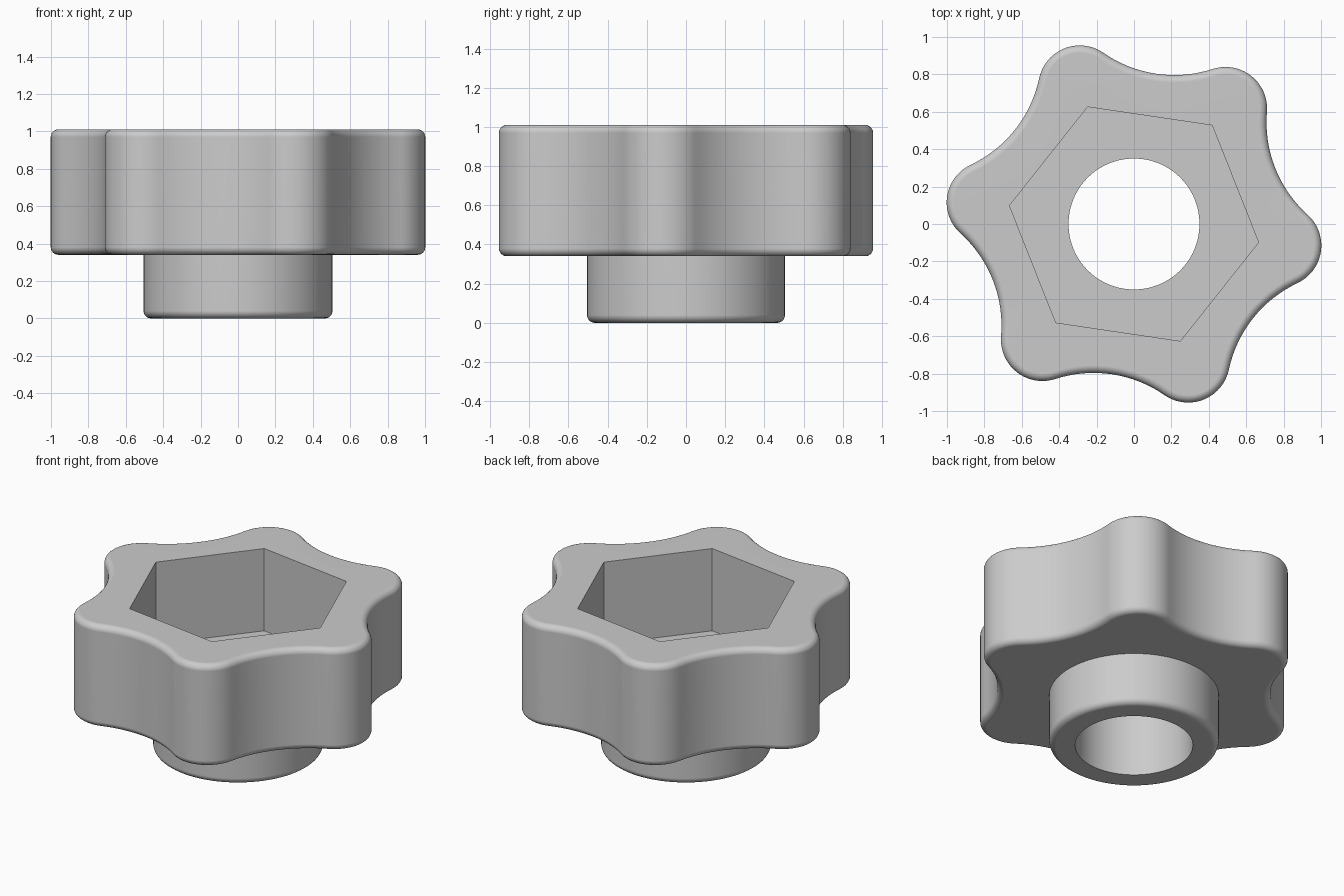
import bpy, bmesh
from math import sin, cos, atan2, hypot, radians, pi
from mathutils import Vector, Matrix

cube = bpy.data.objects.get("Cube")
if cube:
    bpy.data.objects.remove(cube, do_unlink=True)

# Main sizes
TURN = radians(-8.4)              # rotation of the star about z
TOP, UNDERSIDE, POCKET_FLOOR = 1.01, 0.34, 0.47
HUB_R, HOLE_R, HEX_R = 0.505, 0.35, 0.673
LOBE_D, LOBE_R = 0.788, 0.222     # lobe centre distance and radius
VALLEY = 0.812                    # distance to the deepest point of a scallop
FILLET, STEPS = 0.04, 6
LOBE_SEG, SCALLOP_SEG = 10, 16
COUNT = 6 * (2 * LOBE_SEG + SCALLOP_SEG)

# Scallop arc that meets both neighbouring lobes tangentially
lx, ly = LOBE_D * cos(pi / 6), LOBE_D * sin(pi / 6)
SCALLOP_R = (lx**2 + ly**2 + VALLEY**2 - 2 * lx * VALLEY - LOBE_R**2) / (2 * (LOBE_R + lx - VALLEY))
SCALLOP_D = VALLEY + SCALLOP_R


def polar(r, a):
    return Vector((r * cos(a), r * sin(a)))


def star(inset):
    """Six-lobed outline moved inwards by inset."""
    pts = []
    for k in range(6):
        a0, a1 = k * pi / 3, (k + 1) * pi / 3
        mid = a0 + pi / 6
        lobe, nxt, dip = polar(LOBE_D, a0), polar(LOBE_D, a1), polar(SCALLOP_D, mid)
        toward = polar(SCALLOP_D, pi / 6) - polar(LOBE_D, 0)
        alpha = atan2(toward.y, toward.x)
        half = alpha - pi / 6
        for i in range(LOBE_SEG):
            pts.append(lobe + polar(LOBE_R - inset, a0 + alpha * i / LOBE_SEG))
        for i in range(SCALLOP_SEG):
            pts.append(dip + polar(SCALLOP_R + inset, mid + pi + half - 2 * half * i / SCALLOP_SEG))
        for i in range(LOBE_SEG):
            pts.append(nxt + polar(LOBE_R - inset, a1 - alpha + alpha * i / LOBE_SEG))
    return pts


def circle(r):
    return [polar(r, 2 * pi * i / COUNT) for i in range(COUNT)]


def hexagon(r):
    side = COUNT // 6
    return [polar(r, k * pi / 3).lerp(polar(r, (k + 1) * pi / 3), i / side)
            for k in range(6) for i in range(side)]


def fillet(outline, z, up):
    """Quarter-round rings, from the flat end to the wall."""
    rings = []
    for i in range(STEPS + 1):
        a = i / STEPS * pi / 2
        rings.append((outline(FILLET * (1 - sin(a))), z + up * FILLET * (1 - cos(a))))
    return rings


# Closed chain of rings: bore, hub, star head, hexagonal pocket
rings = [(circle(HOLE_R), 0)]
rings += fillet(lambda inset: circle(HUB_R - inset), 0, 1)
rings += [(circle(HUB_R), UNDERSIDE)]
rings += fillet(star, UNDERSIDE, 1)
rings += fillet(star, TOP, -1)[::-1]
rings += [(hexagon(HEX_R), TOP), (hexagon(HEX_R), POCKET_FLOOR), (circle(HOLE_R), POCKET_FLOOR)]

bm = bmesh.new()
loops = [[bm.verts.new((p.x, p.y, z)) for p in pts] for pts, z in rings]
for a, b in zip(loops, loops[1:] + loops[:1]):
    for i in range(COUNT):
        j = (i + 1) % COUNT
        bm.faces.new((a[i], a[j], b[j], b[i]))
bmesh.ops.rotate(bm, verts=bm.verts, cent=(0, 0, 0), matrix=Matrix.Rotation(TURN, 3, "Z"))
bmesh.ops.recalc_face_normals(bm, faces=bm.faces)
mesh = bpy.data.meshes.new("star_knob")
bm.to_mesh(mesh)
bm.free()

knob = bpy.data.objects.new("star_knob", mesh)
bpy.context.collection.objects.link(knob)

# Plain grey
grey = bpy.data.materials.new("plain_grey")
grey.use_nodes = True
colour = (0.6, 0.6, 0.6, 1)
grey.diffuse_color = colour
grey.node_tree.nodes["Principled BSDF"].inputs["Base Color"].default_value = colour
mesh.materials.append(grey)

# Smooth curves, crisp corners, flat planes
bpy.ops.object.select_all(action="DESELECT")
knob.select_set(True)
bpy.context.view_layer.objects.active = knob
bpy.ops.object.shade_smooth_by_angle(angle=radians(30))
weighted = knob.modifiers.new("flat_planes", "WEIGHTED_NORMAL")
weighted.keep_sharp = True
